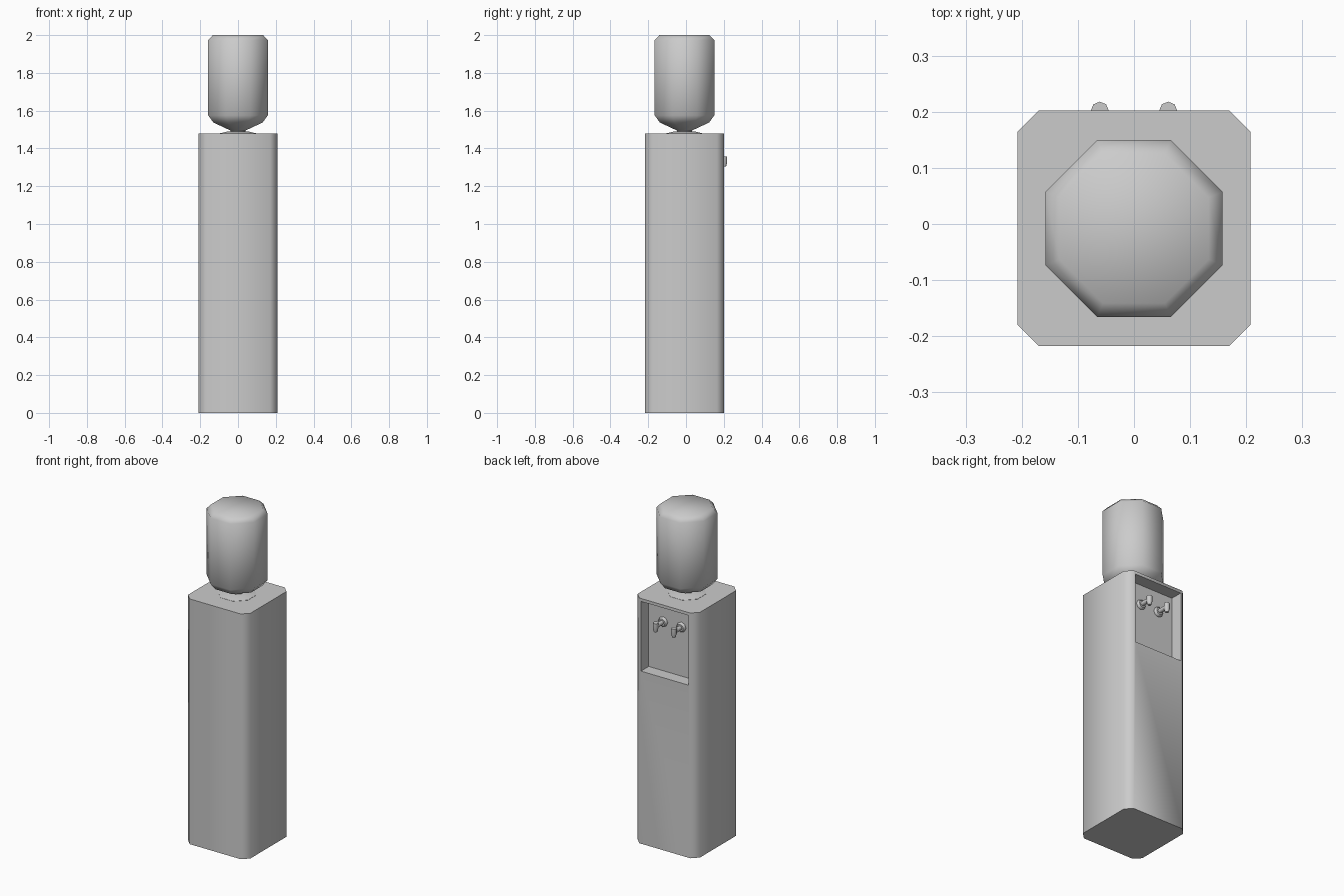
import bpy, bmesh
from math import cos, sin, pi, radians
from mathutils import Matrix, Vector

if "Cube" in bpy.data.objects:
    bpy.data.objects.remove(bpy.data.objects["Cube"])


def finish(bm, name, smooth=True):
    bmesh.ops.recalc_face_normals(bm, faces=bm.faces)
    me = bpy.data.meshes.new(name)
    bm.to_mesh(me)
    bm.free()
    ob = bpy.data.objects.new(name, me)
    bpy.context.collection.objects.link(ob)
    if smooth:
        shade(ob)
    return ob


def shade(ob):
    bpy.ops.object.select_all(action='DESELECT')
    ob.select_set(True)
    bpy.context.view_layer.objects.active = ob
    bpy.ops.object.shade_smooth_by_angle(angle=radians(50))


def loft(bm, profile, matrix, sides=8, phase=0.0):
    """Capped rings from (radius, height) pairs, along the matrix's z axis."""
    rings = []
    for r, h in profile:
        rings.append([bm.verts.new(matrix @ Vector((r * cos(phase + 2 * pi * i / sides),
                                                    r * sin(phase + 2 * pi * i / sides), h)))
                      for i in range(sides)])
    for a, b in zip(rings, rings[1:]):
        for i in range(sides):
            j = (i + 1) % sides
            bm.faces.new((a[i], a[j], b[j], b[i]))
    bm.faces.new(rings[0])
    bm.faces.new(rings[-1])


# cabinet: box with chamfered upright edges
W, Y0, Y1, H = 0.208, -0.217, 0.202, 1.478
bm = bmesh.new()
bmesh.ops.create_cube(bm, size=1, matrix=Matrix.Translation((0, (Y0 + Y1) / 2, H / 2))
                      @ Matrix.Diagonal((2 * W, Y1 - Y0, H, 1)))
upright = [e for e in bm.edges if abs(e.verts[0].co.z - e.verts[1].co.z) > 1]
bmesh.ops.bevel(bm, geom=upright, offset=0.038, segments=1, affect='EDGES')
cabinet = finish(bm, "cabinet", smooth=False)

# dispensing niche cut into the +y side
WALL = 0.128
bm = bmesh.new()
bmesh.ops.create_cube(bm, size=1, matrix=Matrix.Translation((0, WALL + 0.1, 1.25))
                      @ Matrix.Diagonal((0.318, 0.2, 0.42, 1)))
cutter = finish(bm, "niche_cutter", smooth=False)
cutter.hide_render = True
mod = cabinet.modifiers.new("niche", 'BOOLEAN')
mod.operation = 'DIFFERENCE'
mod.solver = 'EXACT'
mod.object = cutter
bpy.context.view_layer.objects.active = cabinet
bpy.ops.object.modifier_apply(modifier=mod.name)
bpy.data.objects.remove(cutter)
shade(cabinet)

# octagonal bottle and the collar it sits in (radii given across flats)
k = 1 / cos(pi / 8)
axis = Matrix.Translation((0, -0.008, 0))
bm = bmesh.new()
loft(bm, [(r * k, z) for r, z in ((0.04, 1.48), (0.04, 1.495), (0.13, 1.537), (0.158, 1.575),
                                  (0.158, 1.973), (0.133, 2.0))], axis, phase=pi / 8)
finish(bm, "bottle")
bm = bmesh.new()
loft(bm, [(r * k, z) for r, z in ((0.10, 1.475), (0.10, 1.479), (0.05, 1.491))], axis, phase=pi / 8)
finish(bm, "collar")

# two taps: wall flange, horizontal pipe, tapered spout
for side, x in (("left", -0.061), ("right", 0.061)):
    bm = bmesh.new()
    outward = Matrix.Translation((x, WALL, 1.337)) @ Matrix.Rotation(-pi / 2, 4, 'X')
    loft(bm, [(0.029, -0.002), (0.029, 0.008), (0.022, 0.016)], outward)
    loft(bm, [(0.013, 0.01), (0.013, 0.074)], outward)
    loft(bm, [(0.010, 1.304), (0.016, 1.326), (0.016, 1.358)], Matrix.Translation((x, 0.202, 0)))
    finish(bm, side + "_tap")
